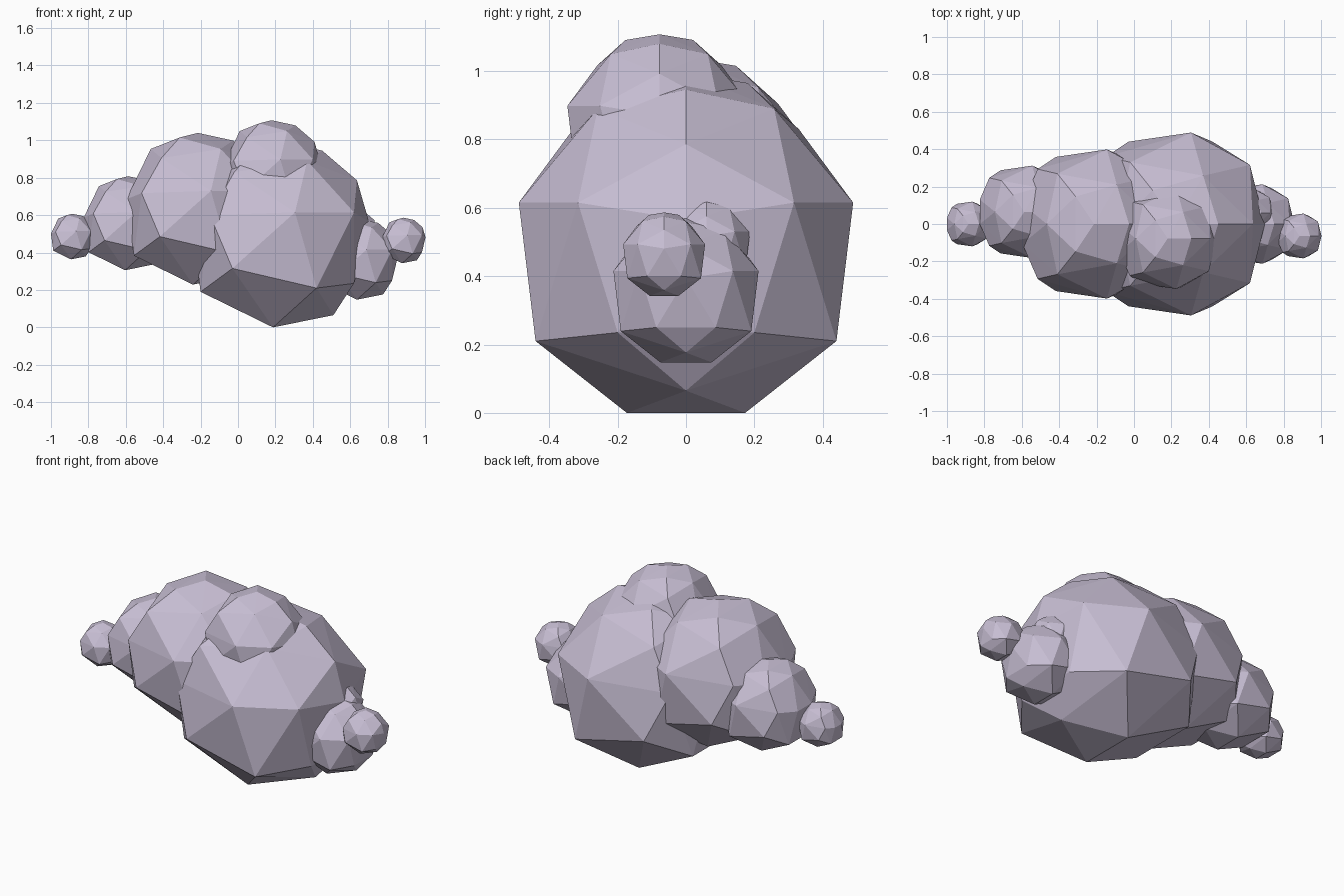
import bpy, bmesh
from mathutils import Vector

if "Cube" in bpy.data.objects:
    bpy.data.objects.remove(bpy.data.objects["Cube"])

# One flat colour for the whole cloud
mat = bpy.data.materials.new("pale lavender")
mat.diffuse_color = (0.58, 0.52, 0.66, 1)
mat.use_nodes = True
mat.node_tree.nodes["Principled BSDF"].inputs["Base Color"].default_value = mat.diffuse_color

# Shared low-poly puff: half of its corners, mirrored in y (centre at CENTRE)
CENTRE = Vector((0.22, 0, 0.5))
HALF = [
    (.305, .489, .615), (-.03, .44, .315), (.42, .44, .21), (.62, .316, .615),
    (.187, .173, 0), (.51, 0, .065), (.62, .2, .235), (.70, 0, .565),
    (.37, .258, .89), (.636, 0, .786), (.45, 0, .945), (.22, 0, .995),
    (-.25, .13, .56), (-.02, .33, .83), (-.15, .36, .60), (-.09, 0, .89),
    (-.2, .22, .19), (.10, .18, .965),
]


def puff(name, centre, size):
    """Faceted ball: convex hull of the shared corners, scaled and placed."""
    bm = bmesh.new()
    for x, y, z in HALF:
        for s in ((1, -1) if y else (1,)):
            bm.verts.new((Vector((x, y * s, z)) - CENTRE) * size)
    res = bmesh.ops.convex_hull(bm, input=bm.verts[:])
    loose = [v for v in bm.verts if not v.link_faces]
    bmesh.ops.delete(bm, geom=loose, context='VERTS')
    bmesh.ops.recalc_face_normals(bm, faces=bm.faces[:])
    me = bpy.data.meshes.new(name)
    bm.to_mesh(me)
    bm.free()
    me.materials.append(mat)
    ob = bpy.data.objects.new(name, me)
    ob.location = centre
    bpy.context.collection.objects.link(ob)
    return ob


# Main body of the cloud
puff("large_puff", (.22, 0, .5), 1)
puff("left_puff", (-.214, 0, .636), .815)
puff("top_puff", (.18, -.078, .835), .55)

# Trailing puffs on each side
puff("left_side_puff", (-.587, .065, .558), .505)
puff("left_tip_puff", (-.885, 0, .486), .245)
puff("right_side_puff", (.65, 0, .365), .434)
puff("right_back_puff", (.62, .06, .50), .26)
puff("right_tip_puff", (.885, -.064, .465), .245)
